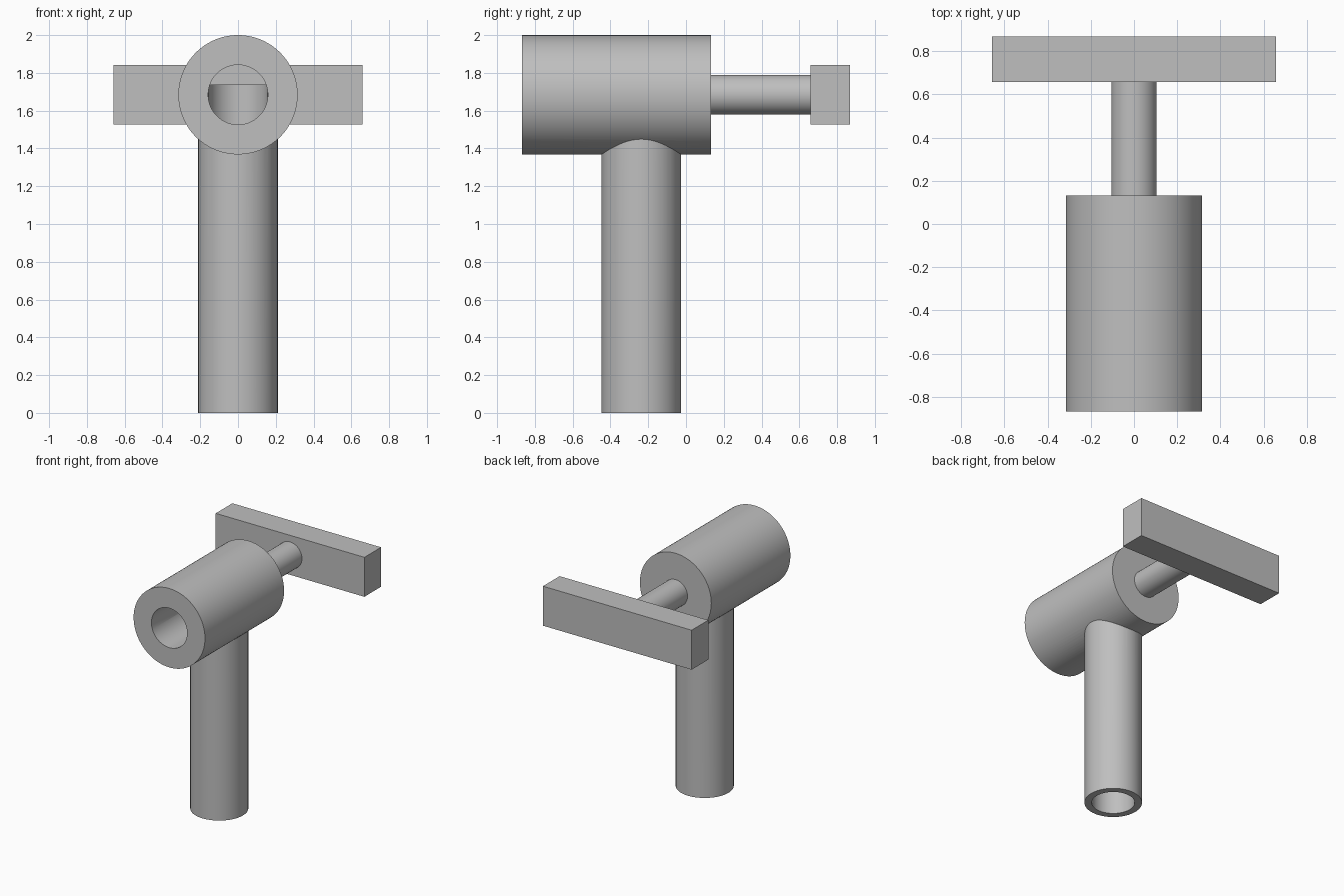
import bpy
from math import pi, radians

default = bpy.data.objects.get("Cube")
if default:
    bpy.data.objects.remove(default, do_unlink=True)

U = 1 / 19             # design unit
FRONT = -16.5 * U      # y of the barrel mouth
AXIS_Z = 32 * U        # height of the barrel axis
STEM_Y = FRONT + 12 * U

grey = bpy.data.materials.new("plain grey")
grey.use_nodes = True
colour = (0.52, 0.52, 0.52, 1)
grey.diffuse_color = colour
grey.node_tree.nodes["Principled BSDF"].inputs["Base Color"].default_value = colour


def finish(obj, name):
    obj.name = name
    obj.data.materials.clear()
    obj.data.materials.append(grey)
    return obj


def cylinder_y(name, radius, y0, y1):
    """Cylinder lying along y on the barrel axis."""
    bpy.ops.mesh.primitive_cylinder_add(
        vertices=96, radius=radius, depth=y1 - y0,
        location=(0, (y0 + y1) / 2, AXIS_Z), rotation=(pi / 2, 0, 0))
    return finish(bpy.context.object, name)


def cylinder_z(name, radius, z0, z1):
    """Upright cylinder on the stem axis."""
    bpy.ops.mesh.primitive_cylinder_add(
        vertices=96, radius=radius, depth=z1 - z0,
        location=(0, STEM_Y, (z0 + z1) / 2))
    return finish(bpy.context.object, name)


def combine(target, tool, operation):
    """Apply a boolean and discard the tool object."""
    mod = target.modifiers.new(operation.title(), 'BOOLEAN')
    mod.operation, mod.solver, mod.object = operation, 'EXACT', tool
    bpy.context.view_layer.objects.active = target
    bpy.ops.object.modifier_apply(modifier=mod.name)
    bpy.data.objects.remove(tool, do_unlink=True)


def smooth(obj):
    bpy.ops.object.select_all(action='DESELECT')
    obj.select_set(True)
    bpy.context.view_layer.objects.active = obj
    bpy.ops.object.shade_smooth_by_angle(angle=radians(25))


# Barrel joined to the upright stem
housing = cylinder_y("barrel_and_stem", 6 * U, FRONT, FRONT + 19 * U)
combine(housing, cylinder_z("stem", 4 * U, 0, 30 * U), 'UNION')

# Bores: one from the barrel mouth, one up the stem, meeting inside
combine(housing, cylinder_y("barrel_bore", 3 * U, FRONT - U, STEM_Y), 'DIFFERENCE')
combine(housing, cylinder_z("stem_bore", 2.99 * U, -U, 33 * U), 'DIFFERENCE')
smooth(housing)

# Rod behind the barrel
rod = cylinder_y("rod", 2 * U, FRONT + 19 * U, FRONT + 29 * U)
smooth(rod)

# Crossbar at the end of the rod
bpy.ops.mesh.primitive_cube_add(size=1, location=(0, FRONT + 31 * U, AXIS_Z))
bar = finish(bpy.context.object, "crossbar")
bar.scale = (25 * U, 4 * U, 6 * U)
